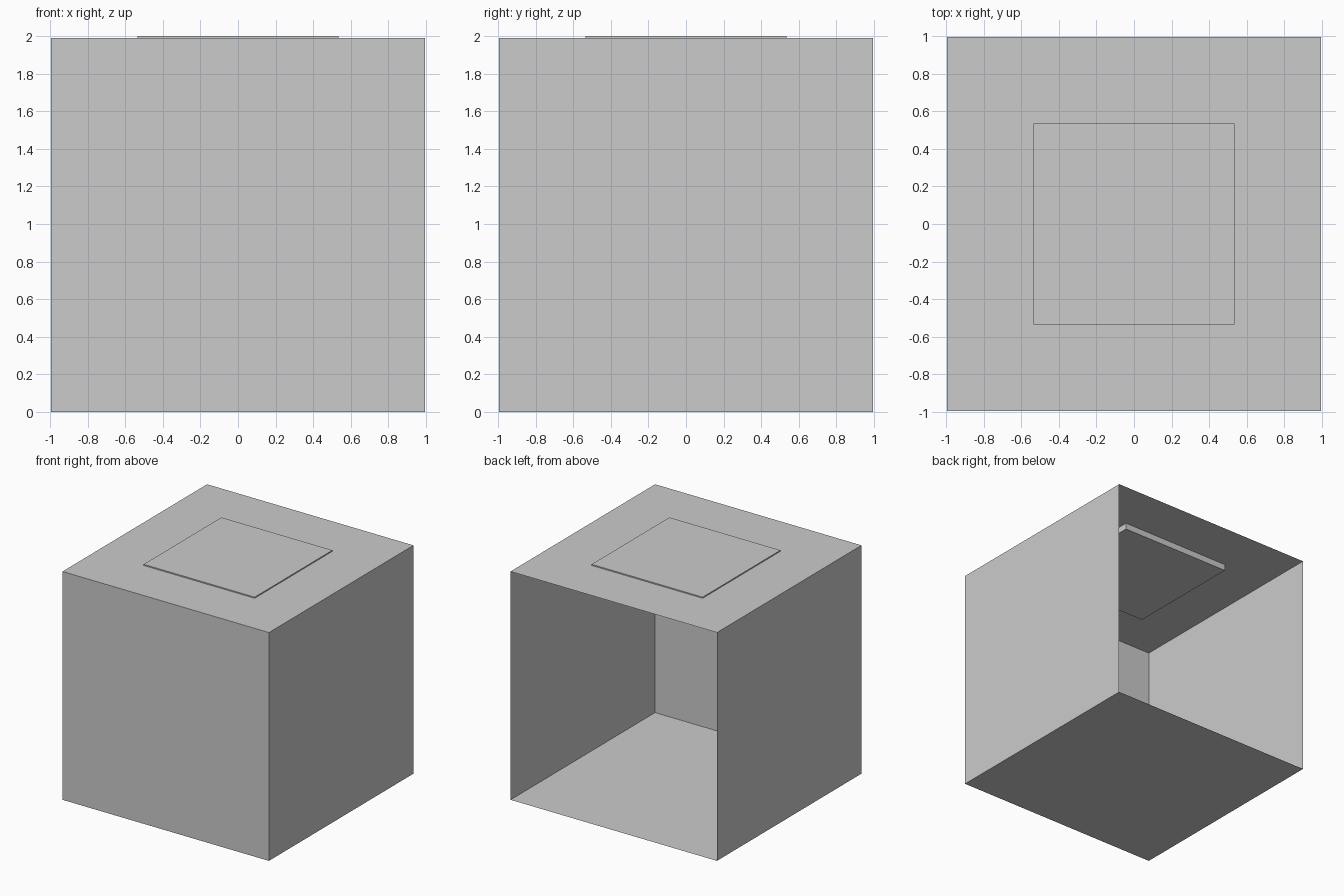
import bpy, bmesh
from mathutils import Matrix

if "Cube" in bpy.data.objects:
    bpy.data.objects.remove(bpy.data.objects["Cube"])


def add_box(name, size, center, open_back=False):
    bm = bmesh.new()
    bmesh.ops.create_cube(bm, size=1, matrix=Matrix.Translation(center) @ Matrix.Diagonal((*size, 1)))
    if open_back:
        bm.normal_update()
        back = [f for f in bm.faces if f.normal.y > 0.9]
        bmesh.ops.delete(bm, geom=back, context='FACES')
    mesh = bpy.data.meshes.new(name)
    bm.to_mesh(mesh)
    bm.free()
    obj = bpy.data.objects.new(name, mesh)
    bpy.context.collection.objects.link(obj)
    return obj


# Thin-walled room, open at the back
SIDE = 1.99
add_box("room_shell", (SIDE, SIDE, SIDE), (0, 0, SIDE / 2), open_back=True)

# Square ceiling panel set through the top, hanging slightly below it
TOP, BOTTOM = 2.0, 1.935
add_box("ceiling_panel", (1.07, 1.07, TOP - BOTTOM), (0, 0, (TOP + BOTTOM) / 2))
